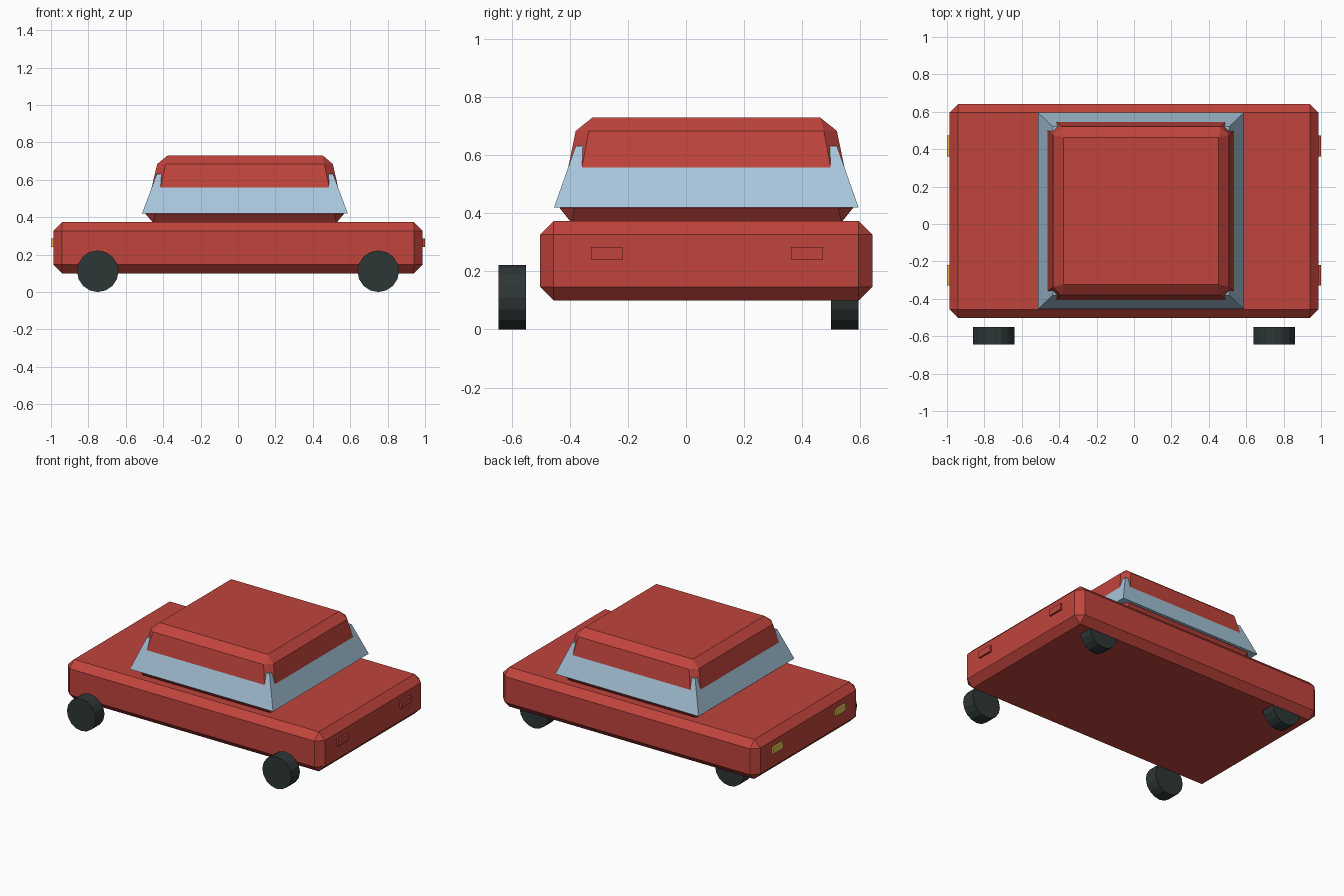
import bpy, bmesh, math
from mathutils import Matrix

if "Cube" in bpy.data.objects:
    bpy.data.objects.remove(bpy.data.objects["Cube"])


def material(name, rgb):
    m = bpy.data.materials.new(name)
    m.diffuse_color = (*rgb, 1)
    m.use_nodes = True
    m.node_tree.nodes["Principled BSDF"].inputs["Base Color"].default_value = m.diffuse_color
    return m


RED = material("red paint", (0.53, 0.058, 0.046))
BLUE = material("blue glass", (0.39, 0.57, 0.71))
BLACK = material("black rubber", (0.027, 0.037, 0.037))
YELLOW = material("yellow lamp", (0.75, 0.55, 0.08))


def finish(name, bm, mat):
    bmesh.ops.recalc_face_normals(bm, faces=bm.faces)
    me = bpy.data.meshes.new(name)
    bm.to_mesh(me)
    bm.free()
    me.materials.append(mat)
    ob = bpy.data.objects.new(name, me)
    bpy.context.collection.objects.link(ob)
    return ob


def hull(name, levels, mat):
    """Convex solid from levels (z, x0, x1, y0, y1, corner cut)."""
    bm = bmesh.new()
    for z, x0, x1, y0, y1, c in levels:
        pts = set()
        for x, sx in ((x0, 1), (x1, -1)):
            for y, sy in ((y0, 1), (y1, -1)):
                pts |= {(x + sx * c, y), (x, y + sy * c)}
        for x, y in sorted(pts):
            bm.verts.new((x, y, z))
    bmesh.ops.convex_hull(bm, input=bm.verts[:])
    bmesh.ops.dissolve_limit(bm, angle_limit=math.radians(1),
                             verts=bm.verts[:], edges=bm.edges[:])
    return finish(name, bm, mat)


# Chamfered lower body
B = 0.047
hull("body", [
    (0.10, -0.987 + B, 0.987 - B, -0.503 + B, 0.642 - B, 0),
    (0.10 + B, -0.987, 0.987, -0.503, 0.642, B),
    (0.374 - B, -0.987, 0.987, -0.503, 0.642, B),
    (0.374, -0.987 + B, 0.987 - B, -0.503 + B, 0.642 - B, 0)], RED)

# Tapered, chamfered cabin
hull("cabin", [
    (0.368, -0.452, 0.525, -0.395, 0.535, 0),
    (0.418, -0.495, 0.567, -0.435, 0.575, 0.05),
    (0.684, -0.432, 0.507, -0.38, 0.52, 0.045),
    (0.73, -0.376, 0.453, -0.323, 0.463, 0)], RED)

# Window band, its upper part sinking into the cabin
hull("windows", [
    (0.42, -0.513, 0.587, -0.455, 0.595, 0),
    (0.632, -0.434, 0.508, -0.38, 0.52, 0)], BLUE)

# Wheels: the front pair stands clear of the body, the rear pair is tucked under
for y, end in ((-0.598, "near"), (0.547, "far")):
    for s, side in ((-1, "left"), (1, "right")):
        bm = bmesh.new()
        bmesh.ops.create_cone(
            bm, cap_ends=True, segments=16, radius1=0.111, radius2=0.111,
            depth=0.095, matrix=Matrix.Translation((s * 0.75, y, 0.111))
            @ Matrix.Rotation(math.pi / 2, 4, 'X'))
        finish(f"{end}_{side}_wheel", bm, BLACK)

# Lamps: yellow on one end, red on the other
for s, label, mat in ((-1, "headlight", YELLOW), (1, "taillight", RED)):
    for i, y in enumerate((-0.273, 0.417)):
        a, b = sorted((s * 0.98, s * 1.0))
        hull(f"{label}_{i + 1}", [(z, a, b, y - 0.055, y + 0.055, 0)
                                  for z in (0.24, 0.285)], mat)
